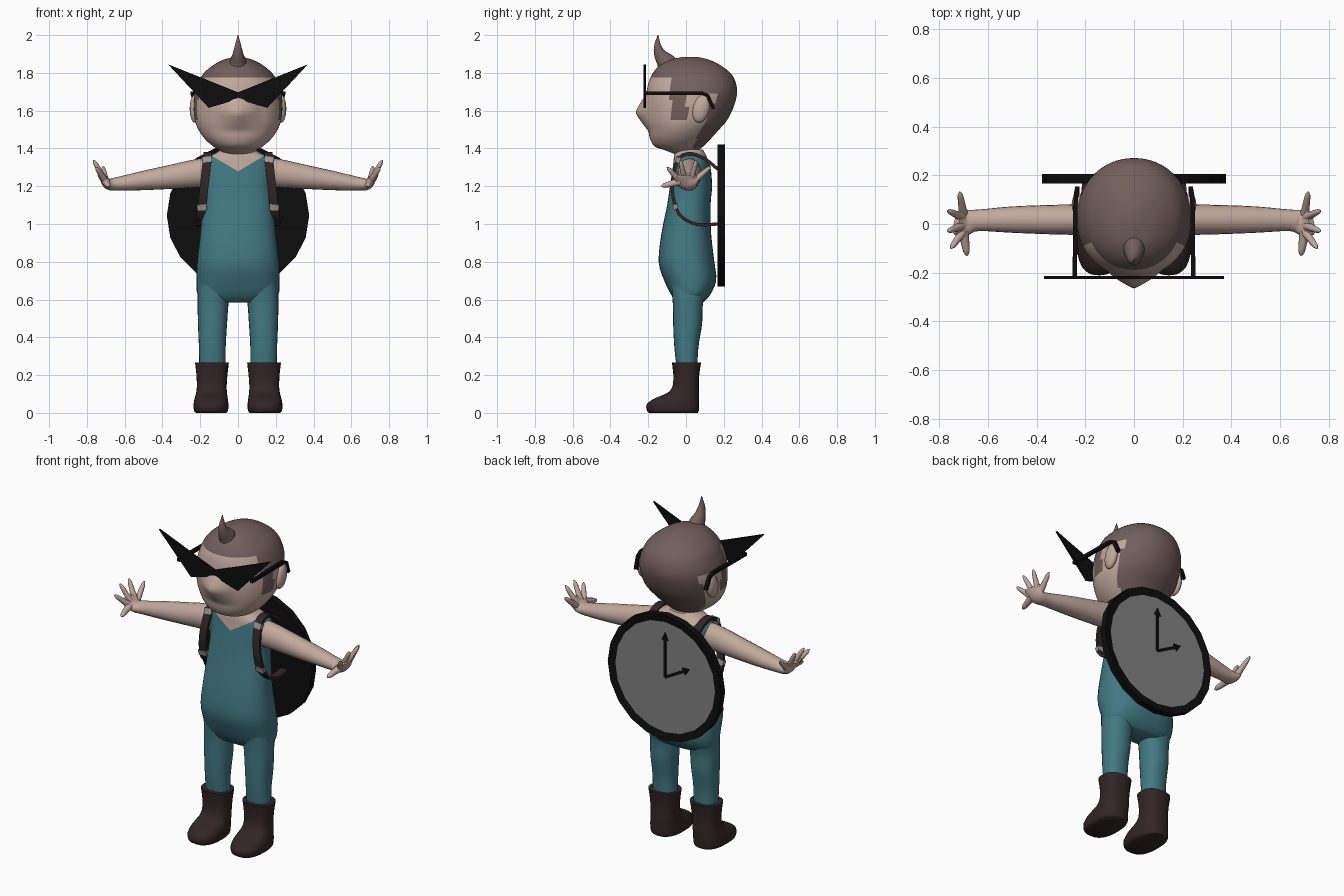
import bpy, bmesh, math
from mathutils import Vector, Matrix

if "Cube" in bpy.data.objects:
    bpy.data.objects.remove(bpy.data.objects["Cube"])

def mat(name, c):
    m = bpy.data.materials.new(name)
    m.diffuse_color = (*c, 1)
    m.use_nodes = True
    m.node_tree.nodes["Principled BSDF"].inputs["Base Color"].default_value = m.diffuse_color
    return m

SKIN = mat("skin", (.54, .40, .335))
SUIT = mat("teal suit", (.055, .19, .225))
HAIR = mat("brown hair", (.165, .115, .11))
LEATHER = mat("dark brown leather", (.032, .019, .02))
BLACK = mat("black", (.004, .004, .004))
DIAL = mat("grey dial", (.22, .22, .22))
METAL = mat("buckle grey", (.32, .32, .32))

def finish(name, bm, mats, angle=50):
    bmesh.ops.recalc_face_normals(bm, faces=bm.faces)
    me = bpy.data.meshes.new(name)
    bm.to_mesh(me)
    bm.free()
    for m in mats:
        me.materials.append(m)
    ob = bpy.data.objects.new(name, me)
    bpy.context.collection.objects.link(ob)
    if angle:
        bpy.ops.object.select_all(action='DESELECT')
        ob.select_set(True)
        bpy.context.view_layer.objects.active = ob
        bpy.ops.object.shade_smooth_by_angle(angle=math.radians(angle))
    return ob

def smooth(keys, n):
    """Catmull-Rom interpolation of key tuples, n steps per span"""
    out = []
    for i in range(len(keys) - 1):
        a, b, c, d = keys[max(i-1, 0)], keys[i], keys[i+1], keys[min(i+2, len(keys)-1)]
        for k in range(n):
            t = k / n
            out.append(tuple(q + .5*t*(r-p + t*(2*p-5*q+4*r-s + t*(3*(q-r)+s-p)))
                             for p, q, r, s in zip(a, b, c, d)))
    return out + [tuple(keys[-1])]

def loft(rings):
    bm = bmesh.new()
    vs = [[bm.verts.new(p) for p in r] for r in rings]
    n = len(rings[0])
    for a, b in zip(vs, vs[1:]):
        for i in range(n):
            bm.faces.new((a[i], a[(i+1) % n], b[(i+1) % n], b[i]))
    bm.faces.new(vs[0])
    bm.faces.new(vs[-1])
    return bm

def stack(keys, steps, seg, power=2):
    """horizontal rings from keys (z, front y, back y, centre x, half width)"""
    rings = []
    for z, f, b, cx, w in smooth(keys, steps):
        r = []
        for i in range(seg):
            a = 2*math.pi*i/seg
            c, s = math.cos(a), math.sin(a)
            r.append((cx + w*math.copysign(abs(c)**(2/power), c),
                      (f+b)/2 + (b-f)/2*math.copysign(abs(s)**(2/power), s), z))
        rings.append(r)
    return loft(rings)

def tube(keys, seg, ref, steps=1):
    """sweep along keys (x, y, z, radius along ref, other radius)"""
    k = smooth(keys, steps)
    P = [Vector(q[:3]) for q in k]
    off = math.pi/4 if seg == 4 else 0
    rings = []
    for i, q in enumerate(k):
        t = (P[min(i+1, len(P)-1)] - P[max(i-1, 0)]).normalized()
        u = (Vector(ref) - t*t.dot(Vector(ref))).normalized()
        v = t.cross(u)
        rings.append([P[i] + u*q[3]*math.cos(off+2*math.pi*j/seg) + v*q[4]*math.sin(off+2*math.pi*j/seg)
                      for j in range(seg)])
    return loft(rings)

# torso, with the V neckline cut in
bm = stack([(.585, -.04, .09, 0, .16), (.62, -.075, .125, 0, .212), (.70, -.115, .16, 0, .22),
            (.80, -.145, .15, 0, .217), (.95, -.13, .133, 0, .2), (1.1, -.1, .13, 0, .186),
            (1.2, -.085, .138, 0, .18), (1.3, -.07, .13, 0, .19), (1.345, -.065, .115, 0, .18),
            (1.375, -.06, .1, 0, .12), (1.395, -.06, .09, 0, .09)], 3, 36, 2.4)
for s in (1, -1):
    bmesh.ops.bisect_plane(bm, geom=bm.verts[:] + bm.edges[:] + bm.faces[:],
                           plane_co=(0, 0, 1.278), plane_no=(-.6*s, 0, 1))
for f in bm.faces:
    c = f.calc_center_median()
    f.material_index = int(c.z > 1.278 + .6*abs(c.x))
finish("torso", bm, [SUIT, SKIN])

# head: rings with a pointed nose, hair by region
bm = stack([(1.37, -.06, .08, 0, .08), (1.39, -.11, .07, 0, .095), (1.41, -.165, .09, 0, .13),
            (1.45, -.19, .13, 0, .175), (1.5, -.2, .175, 0, .21), (1.55, -.21, .218, 0, .228),
            (1.62, -.215, .252, 0, .235), (1.69, -.21, .27, 0, .23), (1.75, -.198, .263, 0, .21),
            (1.8, -.175, .235, 0, .18), (1.845, -.135, .175, 0, .125), (1.87, -.085, .12, 0, .075),
            (1.885, -.01, .06, 0, .02)], 4, 64, 2.1)
for v in bm.verts:
    if v.co.y < 0:
        v.co.y -= .055*max(0, 1-abs(v.co.x)/.12)*max(0, 1-abs(v.co.z-1.59)/.1)

def is_hair(y, z):
    if z < 1.40:
        return False
    if y < -.08:
        return z > 1.775
    return z > 1.69 or y > .13 - .5*(1.6-z) or (y < .005 and z > 1.55)
for f in bm.faces:
    c = f.calc_center_median()
    f.material_index = int(is_hair(c.y, c.z))
finish("head", bm, [SKIN, HAIR])

# upright hair tuft
finish("hair_tuft", tube([(0, -.085, 1.82, .05, .06), (0, -.108, 1.86, .043, .05), (0, -.135, 1.895, .03, .034),
                          (0, -.15, 1.94, .018, .02), (0, -.148, 2.0, .002, .002)], 16, (1, 0, 0), 4), [HAIR])

# glasses front plate
outline = [(0, 1.697), (.37, 1.845), (.155, 1.615), (0, 1.66), (-.155, 1.615), (-.37, 1.845)]
bm = bmesh.new()
for s in (1, -1):
    half = [outline[0]] + [(s*x, z) for x, z in outline[1:4]]
    a = [bm.verts.new((x, -.225, z)) for x, z in half]
    b = [bm.verts.new((x, -.213, z)) for x, z in half]
    for i, j, k in ((0, 1, 2), (0, 2, 3)):
        bm.faces.new((a[i], a[j], a[k]))
        bm.faces.new((b[i], b[j], b[k]))
    for i in range(3):
        bm.faces.new((a[i], a[i+1], b[i+1], b[i]))
bmesh.ops.remove_doubles(bm, verts=bm.verts, dist=.0001)
finish("glasses_front", bm, [BLACK], 0)

# clock disc with recessed dial on the back
bm = bmesh.new()
bmesh.ops.create_cone(bm, cap_ends=True, segments=20, radius1=.377, radius2=.377, depth=.04,
                      matrix=Matrix.Translation((0, .186, 1.045)) @ Matrix.Rotation(math.pi/2, 4, 'X'))
back = max(bm.faces, key=lambda f: f.calc_center_median().y)
bmesh.ops.inset_individual(bm, faces=[back], thickness=.045, depth=0)
bmesh.ops.translate(bm, verts=back.verts[:], vec=(0, -.008, 0))
back.material_index = 1
finish("clock_body", bm, [BLACK, DIAL], 0)

# clock hands with arrowheads
for name, dx, dz in (("minute_hand", 0, .27), ("hour_hand", -.165, .09)):
    L = math.hypot(dx, dz)
    ux, uz = dx/L, dz/L
    prof = [(-.008, 0), (-.008, L-.05), (-.022, L-.045), (0, L), (.022, L-.045), (.008, L-.05), (.008, 0)]
    bm = bmesh.new()
    f = bm.faces.new([bm.verts.new((p*uz + q*ux, .197, 1.045 - p*ux + q*uz)) for p, q in prof])
    ext = bmesh.ops.extrude_face_region(bm, geom=[f])
    bmesh.ops.translate(bm, verts=[v for v in ext["geom"] if isinstance(v, bmesh.types.BMVert)], vec=(0, .006, 0))
    finish(name, bm, [BLACK], 0)

# paired parts
for s, side in ((1, "left"), (-1, "right")):
    finish(side + "_leg", stack([(.24, -.05, .06, s*.135, .07), (.35, -.062, .066, s*.136, .071),
                                 (.47, -.068, .085, s*.135, .077), (.58, -.07, .09, s*.132, .082),
                                 (.68, -.08, .12, s*.125, .09)], 4, 24, 2.2), [SUIT])
    finish(side + "_boot", stack([(0, -.195, .062, s*.142, .08), (.012, -.207, .068, s*.143, .09),
                                  (.045, -.208, .07, s*.143, .092), (.075, -.17, .07, s*.142, .088),
                                  (.105, -.1, .07, s*.14, .082), (.14, -.072, .068, s*.139, .079),
                                  (.2, -.067, .07, s*.138, .082), (.268, -.075, .08, s*.138, .09)],
                                 3, 24, 2.5), [LEATHER])
    # arm runs into an upturned palm
    finish(side + "_arm", tube([(s*.13, .02, 1.27, .075, .06), (s*.2, .018, 1.27, .076, .063),
                                (s*.35, .018, 1.25, .064, .06), (s*.5, .018, 1.23, .051, .054),
                                (s*.64, .015, 1.212, .036, .044), (s*.685, .008, 1.212, .03, .052),
                                (s*.71, .005, 1.235, .02, .06), (s*.728, .008, 1.262, .012, .05)],
                               20, (0, 0, 1), 3), [SKIN])
    # fingers
    for i, (y0, tip, r) in enumerate(((-.03, (.685, -.13, 1.2), .02), (-.03, (.752, -.1, 1.3), .017),
                                      (-.005, (.765, -.03, 1.338), .017), (.025, (.765, .055, 1.338), .017),
                                      (.04, (.715, .132, 1.305), .017))):
        b = Vector((.7, y0, 1.225))
        t = Vector(tip)
        keys = [(*[(s if k == 0 else 1)*q for k, q in enumerate(b.lerp(t, f))], r*g, r*g)
                for f, g in ((0, 1.1), (.5, .85), (.85, .65), (1, .15))]
        finish(f"{side}_finger_{i+1}", tube(keys, 10, (1, 0, 0), 2), [SKIN])
    # ear
    bm = bmesh.new()
    bmesh.ops.create_uvsphere(bm, u_segments=16, v_segments=10, radius=1,
                              matrix=Matrix.Translation((s*.229, .08, 1.61)) @ Matrix.Rotation(-.25, 4, 'X')
                              @ Matrix.Diagonal((.027, .045, .075, 1)))
    finish(side + "_ear", bm, [SKIN])
    # glasses temple
    finish(side + "_glasses_temple", tube([(s*x, y, z, .013, .013) for x, y, z in (
        (.243, -.22, 1.693), (.24, .085, 1.693), (.238, .115, 1.68), (.232, .145, 1.61))], 4, (1, 0, 0)), [BLACK])
    # shoulder strap loop
    finish(side + "_strap", tube([(s*x, y, z, .032, .012) for x, y, z in (
        (.15, .168, 1.29), (.155, .1, 1.345), (.158, .03, 1.372), (.162, -.03, 1.355), (.17, -.062, 1.28),
        (.18, -.073, 1.19), (.19, -.058, 1.1), (.2, -.02, 1.035), (.2, .06, .998), (.19, .168, 1.0))],
        4, (1, 0, 0), 3), [LEATHER], 30)
    # strap buckles
    for i, (x, y, z, ty) in enumerate(((.164, -.042, 1.34, -.35), (.191, -.056, 1.09, .3))):
        finish(f"{side}_buckle_{i+1}", tube([(s*(x - k*.002), y + k*.014*ty, z - k*.016, .036, .017)
                                            for k in (-1, 1)], 4, (1, 0, 0)), [METAL], 0)
